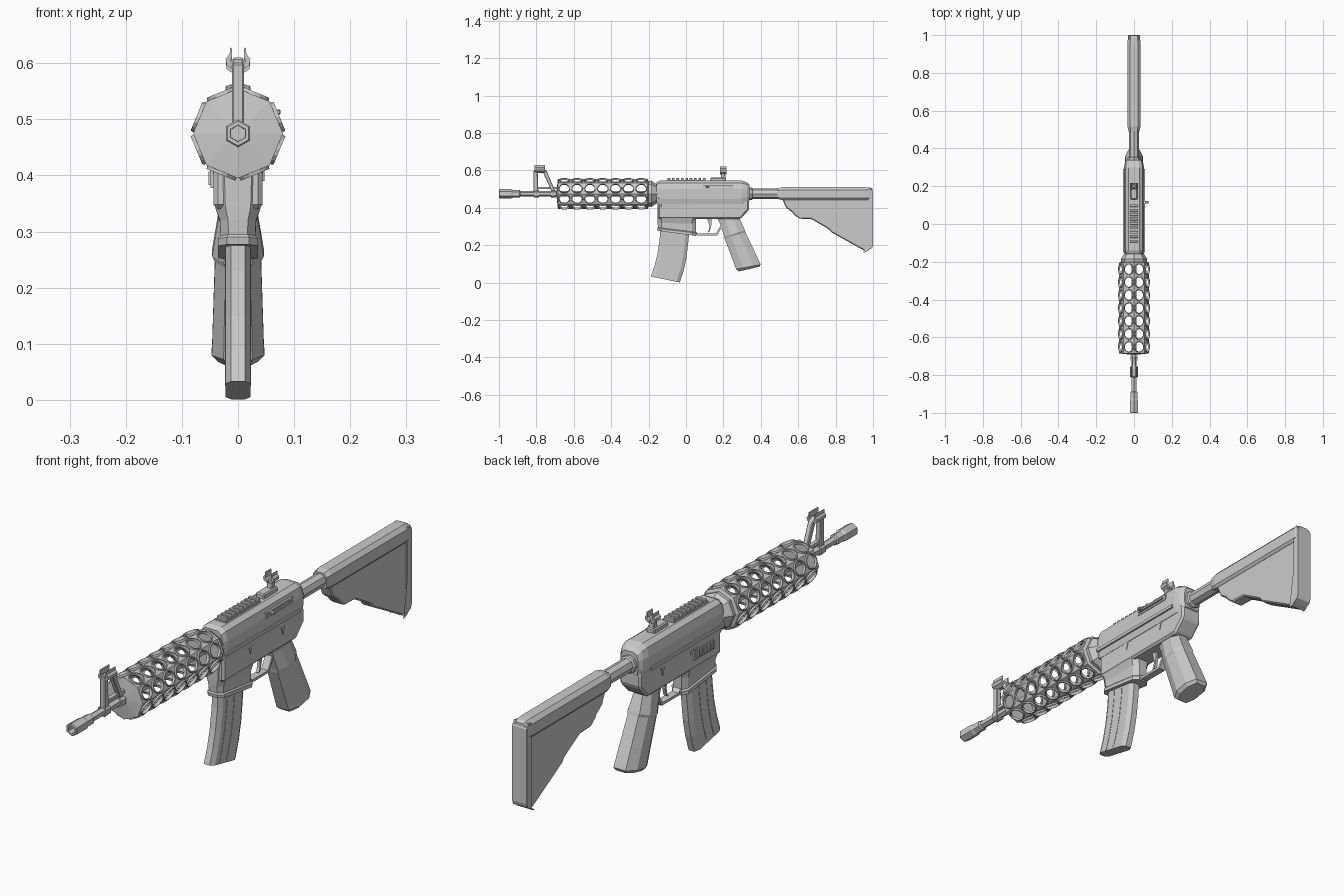
import bpy, bmesh
from math import sin, cos, pi, radians
from mathutils import Vector

AXIS = 0.475  # barrel height


def finish(bm, name, bevel=0):
    bmesh.ops.remove_doubles(bm, verts=bm.verts, dist=1e-5)
    bmesh.ops.recalc_face_normals(bm, faces=bm.faces)
    me = bpy.data.meshes.new(name)
    bm.to_mesh(me)
    bm.free()
    ob = bpy.data.objects.new(name, me)
    bpy.context.collection.objects.link(ob)
    if bevel:
        m = ob.modifiers.new("bevel", 'BEVEL')
        m.width, m.segments = bevel, 1
        m.limit_method, m.angle_limit = 'ANGLE', radians(25)
    return ob


def loft(name, rings, caps=(True, True)):
    bm = bmesh.new()
    rows = [[bm.verts.new(p) for p in r] for r in rings]
    n = len(rows[0])
    for a, b in zip(rows, rows[1:]):
        for i in range(n):
            bm.faces.new((a[i], a[(i + 1) % n], b[(i + 1) % n], b[i]))
    if caps[0]:
        bm.faces.new(rows[0])
    if caps[1]:
        bm.faces.new(rows[-1])
    return finish(bm, name)


def prism(name, prof, hw, bevel=0, x=0):
    """Side profile of (y, z) points, extruded across x."""
    bm = bmesh.new()
    f = bm.faces.new([bm.verts.new((x - hw, y, z)) for y, z in prof])
    g = bmesh.ops.extrude_face_region(bm, geom=[f])['geom']
    bmesh.ops.translate(bm, vec=(2 * hw, 0, 0), verts=[v for v in g if isinstance(v, bmesh.types.BMVert)])
    return finish(bm, name, bevel)


def box(name, y0, y1, z0, z1, hw, x=0, bevel=0):
    return prism(name, [(y0, z0), (y1, z0), (y1, z1), (y0, z1)], hw, bevel, x)


def turn(name, prof, n, caps=(True, True)):
    """Lathe of (y, radius) about the barrel axis, one vertex on top."""
    return loft(name, [[(r * sin(2 * pi * k / n), y, AXIS + r * cos(2 * pi * k / n)) for k in range(n)]
                       for y, r in prof], caps)


def slab(y0, z0, y1, z1, hw, c=0.3):
    """Chamfered cross-section from a front point to a back point."""
    def at(t, x):
        return (x, y0 + (y1 - y0) * t, z0 + (z1 - z0) * t)
    i = hw * 0.55
    return [at(0, -i), at(0, i), at(c, hw), at(1 - c, hw), at(1, i), at(1, -i), at(1 - c, -hw), at(c, -hw)]


def along(y, half, s=1, zc=AXIS):
    """Mirrored (x, z) half-section placed at y and scaled about zc."""
    pts = half + [(-x, z) for x, z in reversed(half)]
    return [(x * s, y, zc + (z - zc) * s) for x, z in pts]


# Barrel and hollow muzzle
turn("barrel", [(-0.9, 0.015), (-0.1, 0.015)], 6)
turn("muzzle", [(-0.885, 0.014), (-0.89, 0.021), (-0.925, 0.021), (-0.935, 0.025), (-0.997, 0.025),
                (-1, 0.022), (-1, 0.015), (-0.96, 0.014)], 6)

# Perforated handguard: 8 sides, 7 rimmed holes each
R, N, Y0, Y1 = 0.08, 7, -0.685, -0.205
cell = (Y1 - Y0) / N
face_half, apothem = R * sin(pi / 8), R * cos(pi / 8)
bm = bmesh.new()
for side in range(8):
    a = pi / 8 + side * pi / 4
    out, tan = Vector((sin(a), 0, cos(a))), Vector((cos(a), 0, -sin(a)))
    for k in range(N):
        c = Vector((0, Y0 + cell * (k + 0.5), AXIS)) + out * apothem
        loops = []
        for r, h in ((None, 0), (0.0285, 0), (0.0275, 0.006), (0.024, 0.006), (0.023, -0.004)):
            loop = []
            for j in range(16):
                u, v = cos(j * pi / 8), sin(j * pi / 8)
                if r is None:
                    m = max(abs(u), abs(v))
                    p = c + tan * (face_half * u / m) + Vector((0, cell / 2 * v / m, 0))
                else:
                    p = c + tan * (r * u) + Vector((0, r * 1.1 * v, 0)) + out * h
                loop.append(bm.verts.new(p))
            loops.append(loop)
        for p, q in zip(loops, loops[1:]):
            for j in range(16):
                bm.faces.new((p[j], p[(j + 1) % 16], q[(j + 1) % 16], q[j]))
finish(bm, "handguard")
turn("handguard_front_cap", [(-0.685, 0.08), (-0.692, 0.015)], 8)
turn("handguard_rear_ring", [(-0.205, 0.08), (-0.2, 0.068), (-0.185, 0.07), (-0.158, 0.052), (-0.14, 0.05)], 8)

# Front sight: post, slanted brace, base bar and two ears
prism("front_sight_post", [(-0.815, 0.455), (-0.79, 0.455), (-0.793, 0.6), (-0.815, 0.6)], 0.011, 0.003)
prism("front_sight_brace", [(-0.72, 0.49), (-0.7, 0.49), (-0.745, 0.598), (-0.765, 0.61), (-0.81, 0.61),
                            (-0.81, 0.59), (-0.765, 0.59)], 0.01, 0.003)
box("front_sight_bar", -0.81, -0.69, 0.5, 0.512, 0.008)
for y in (-0.8, -0.71):
    turn("barrel_clamp", [(y - 0.013, 0.021), (y + 0.013, 0.021)], 6)


def sight_ears(name, y0, y1, z):
    for s in (-1, 1):
        xs = [(0.004, z), (0.02, z + 0.01), (0.022, z + 0.022), (0.015, z + 0.03), (0.014, z + 0.042),
              (0.011, z + 0.04), (0.011, z + 0.025), (0.014, z + 0.018), (0.004, z + 0.01)]
        loft(name, [[(s * x, y, h) for x, h in xs] for y in (y0, y1)])


sight_ears("front_sight_ear", -0.81, -0.755, 0.586)

# Upper receiver
upper = [(0.028, 0.545), (0.046, 0.532), (0.054, 0.5), (0.054, 0.455), (0.046, 0.42)]
loft("upper_receiver", [along(-0.158, upper, 0.88), along(-0.14, upper), along(0.3, upper),
                        along(0.325, upper, 0.88), along(0.34, upper, 0.68)])
for s in (-1, 1):
    box("receiver_ridge", -0.15, 0.29, 0.446, 0.458, 0.004, s * 0.055)

# Top rail and rear sight
box("rail_base", -0.105, 0.105, 0.54, 0.55, 0.022)
for k in range(9):
    y = -0.098 + k * 0.0235
    box("rail_tooth", y, y + 0.014, 0.548, 0.56, 0.022, bevel=0.002)
box("rear_sight_base", 0.13, 0.215, 0.54, 0.562, 0.018, bevel=0.004)
prism("rear_sight_post", [(0.185, 0.555), (0.212, 0.555), (0.207, 0.595), (0.19, 0.595)], 0.011, 0.003)
sight_ears("rear_sight_ear", 0.182, 0.216, 0.579)

# Right-side port with bolt cover and charging knob
for z in (0.498, 0.512):
    box("port_rail", 0.09, 0.245, z, z + 0.007, 0.004, 0.053)
box("port_end", 0.238, 0.25, 0.498, 0.519, 0.004, 0.053)
box("charging_knob", 0.108, 0.122, 0.508, 0.518, 0.012, 0.064, 0.002)

# Lower receiver
prism("lower_receiver", [(-0.15, 0.455), (0.325, 0.455), (0.338, 0.44), (0.338, 0.39), (0.29, 0.34),
                         (-0.15, 0.34)], 0.044, 0.008)
for y in (0.01, 0.205):
    for s in (-1, 1):
        prism("receiver_pin", [(y - 0.011, 0.422), (y, 0.415), (y + 0.011, 0.422), (y, 0.39)], 0.002, 0, s * 0.045)

# Left-side catch panel with ribs
box("catch_plate", -0.1, 0.02, 0.378, 0.412, 0.003, -0.046)
for k in range(5):
    y = -0.093 + k * 0.022
    box("catch_rib", y, y + 0.014, 0.383, 0.407, 0.003, -0.05)

# Magazine well with flared lip, then the curved magazine
loft("magazine_well", [slab(-0.153, 0.42, 0.055, 0.42, 0.045, 0.1), slab(-0.153, 0.345, 0.055, 0.345, 0.041, 0.1),
                       slab(-0.152, 0.32, 0.053, 0.315, 0.032, 0.1), slab(-0.15, 0.295, 0.052, 0.27, 0.031, 0.1),
                       slab(-0.154, 0.29, 0.056, 0.265, 0.036, 0.1), slab(-0.152, 0.277, 0.054, 0.25, 0.036, 0.1)])
mag = [slab(-0.137, 0.3, 0.018, 0.28, 0.022, 0.12), slab(-0.141, 0.23, 0.012, 0.215, 0.022, 0.12),
       slab(-0.153, 0.15, 0.002, 0.13, 0.022, 0.12), slab(-0.168, 0.09, -0.012, 0.065, 0.022, 0.12),
       slab(-0.188, 0.033, -0.033, 0.001, 0.022, 0.12)]
loft("magazine", mag)
for off in (0.04, 0.085):
    for s in (-1, 1):
        spine = [(-0.137, 0.28), (-0.141, 0.225), (-0.153, 0.14), (-0.168, 0.08), (-0.186, 0.025)]
        prism("magazine_rib", [(y + off, z) for y, z in spine] + [(y + off + 0.01, z) for y, z in spine[::-1]],
              0.002, 0, s * 0.0215)

# Trigger guard and trigger
prism("trigger_guard", [(0.045, 0.262), (0.06, 0.252), (0.165, 0.252), (0.195, 0.3), (0.187, 0.31),
                        (0.16, 0.262), (0.065, 0.262), (0.05, 0.275)], 0.014)
prism("trigger", [(0.112, 0.345), (0.135, 0.345), (0.135, 0.305), (0.126, 0.272), (0.114, 0.268), (0.122, 0.282),
                  (0.125, 0.305)], 0.006)

# Pistol grip
loft("grip", [slab(0.165, 0.345, 0.29, 0.36, 0.034), slab(0.18, 0.32, 0.288, 0.34, 0.035),
              slab(0.205, 0.245, 0.315, 0.28, 0.046), slab(0.207, 0.235, 0.318, 0.27, 0.041),
              slab(0.262, 0.088, 0.392, 0.113, 0.046), slab(0.268, 0.072, 0.399, 0.097, 0.047),
              slab(0.282, 0.06, 0.393, 0.085, 0.035)])

# Buffer tube and stock
turn("buffer_tube", [(0.32, 0.034), (0.352, 0.034), (0.356, 0.027), (0.56, 0.027)], 8)
bar = [(0.02, 0.51), (0.034, 0.495), (0.034, 0.452), (0.026, 0.442)]
loft("stock_bar", [along(0.49, bar, 0.85), along(0.515, bar), along(0.96, bar),
                   along(0.985, bar, 0.95), along(0.998, bar, 0.75)])
prism("stock_plate", [(0.51, 0.46), (0.52, 0.435), (0.535, 0.4), (0.57, 0.375), (0.575, 0.365), (0.605, 0.342),
                      (0.67, 0.34), (0.765, 0.285), (0.775, 0.27), (0.955, 0.17), (0.985, 0.18), (0.985, 0.46)],
      0.025, 0.005)
prism("butt_pad", [(0.972, 0.5), (0.972, 0.17), (0.96, 0.165), (0.995, 0.185), (1.0, 0.2), (1.0, 0.485),
                   (0.99, 0.503)], 0.031, 0.004)
